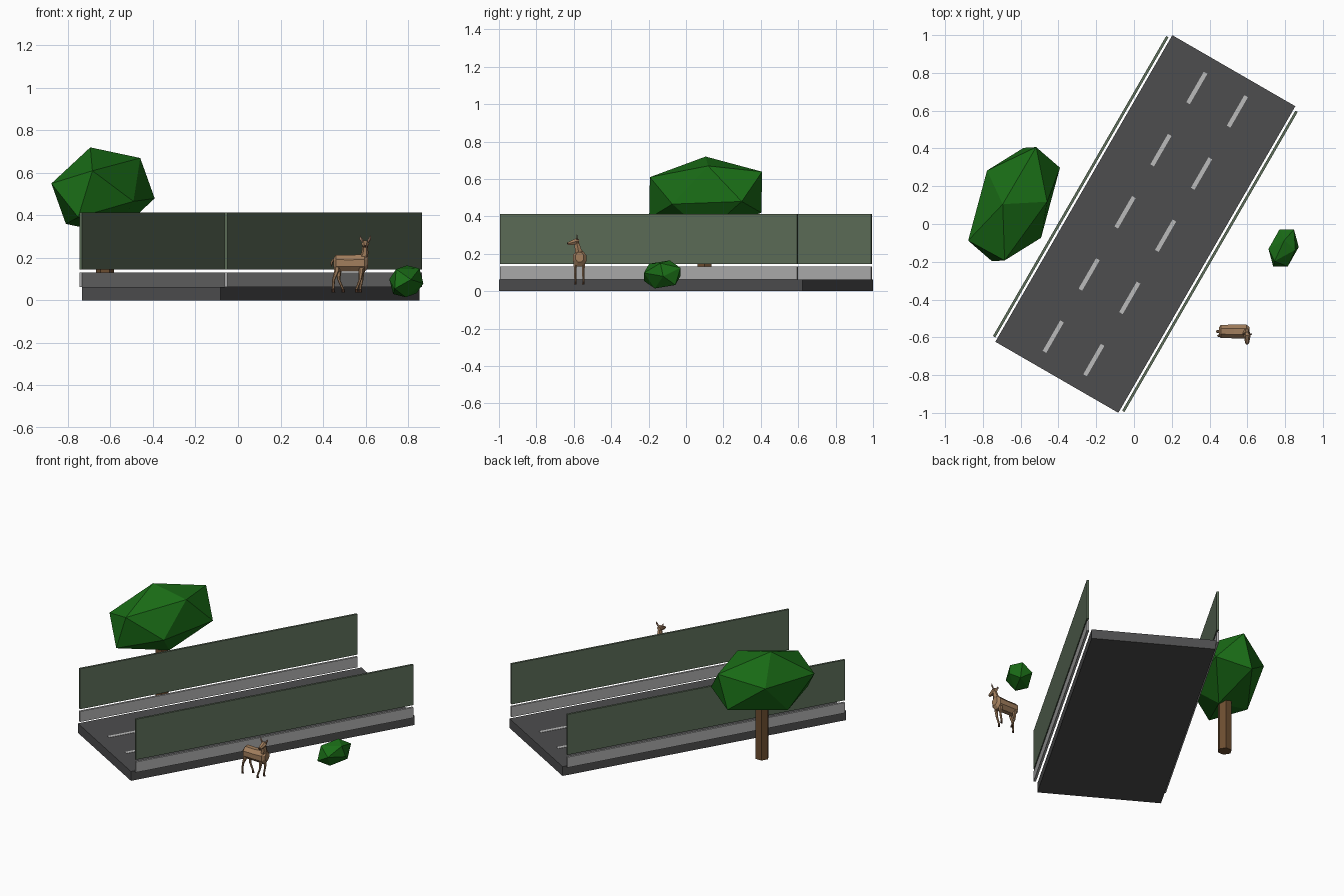
import bpy, bmesh, math
from mathutils import Matrix, Vector


def material(name, rgb):
    m = bpy.data.materials.new(name)
    m.diffuse_color = (*rgb, 1)
    return m


ASPHALT = material("asphalt", (0.075, 0.075, 0.077))
PAINT = material("lane_paint", (0.5, 0.5, 0.5))
METAL = material("rail_grey", (0.42, 0.42, 0.42))
PANEL = material("panel_green", (0.11, 0.155, 0.10))
LEAF = material("leaf", (0.01, 0.15, 0.008))
BARK = material("bark", (0.15, 0.075, 0.03))
FUR = material("fur", (0.36, 0.21, 0.11))
DARK = material("dark_fur", (0.09, 0.045, 0.025))
EAR = material("ear", (0.42, 0.25, 0.17))


def finish(name, bm, mat):
    bmesh.ops.recalc_face_normals(bm, faces=bm.faces)
    me = bpy.data.meshes.new(name)
    bm.to_mesh(me)
    bm.free()
    me.materials.append(mat)
    ob = bpy.data.objects.new(name, me)
    bpy.context.collection.objects.link(ob)
    return ob


# The road runs 60 degrees from x; boxes are given in road coordinates
ROAD = Matrix.Translation((0.06, 0, 0)) @ Matrix.Rotation(math.radians(60), 4, 'Z')


def road_box(name, lo, hi, mat):
    lo, hi = Vector(lo), Vector(hi)
    bm = bmesh.new()
    bmesh.ops.create_cube(bm, size=1)
    place = Matrix.Translation((lo + hi) / 2) @ Matrix.Diagonal((*(hi - lo), 1))
    bm.transform(ROAD @ place)
    return finish(name, bm, mat)


def blob(name, centre, axes, mat):
    """Faceted 20-sided crown: hull of six points and their opposites."""
    bm = bmesh.new()
    for a in axes:
        for s in (1, -1):
            bm.verts.new(Vector(centre) + s * Vector(a))
    bmesh.ops.convex_hull(bm, input=bm.verts[:])
    return finish(name, bm, mat)


def loft(name, rings, axis, n, mat, phase=0.0):
    """Rings (x, y, z, r1, r2) lying across the axis, joined and capped."""
    i, j = {'x': (1, 2), 'y': (0, 2), 'z': (0, 1)}[axis]
    bm = bmesh.new()
    loops = []
    for x, y, z, r1, r2 in rings:
        loop = []
        for k in range(n):
            t = phase + math.tau * k / n
            p = Vector((x, y, z))
            p[i] += r1 * math.cos(t)
            p[j] += r2 * math.sin(t)
            loop.append(bm.verts.new(p))
        loops.append(loop)
    for a, b in zip(loops, loops[1:]):
        for k in range(n):
            q = (k + 1) % n
            bm.faces.new((a[k], a[q], b[q], b[k]))
    bm.faces.new(loops[0])
    bm.faces.new(loops[-1])
    return finish(name, bm, mat)


# Road slab and lane dashes
road_box("road", (-0.937, -0.376, 0), (0.937, 0.376, 0.062), ASPHALT)
for row in (-0.124, 0.124):
    for k in range(-2, 3):
        u = 0.38 * k
        road_box("lane_dash", (u - 0.093, row - 0.011, 0.061),
                 (u + 0.093, row + 0.011, 0.064), PAINT)

# Side barriers: low rail, open slit, tall panel
for side in (-1, 1):
    y0, y1 = sorted((side * 0.388, side * 0.402))
    road_box("barrier_rail", (-0.917, y0, 0.062), (0.917, y1, 0.131), METAL)
    road_box("barrier_panel", (-0.917, y0, 0.146), (0.917, y1, 0.413), PANEL)

# Tree
loft("tree_trunk", [(-0.626, 0.1, 0, 0.043, 0.043), (-0.626, 0.1, 0.42, 0.043, 0.043)],
     'z', 6, BARK)
blob("tree_crown", (-0.635, 0.105, 0.515),
     [(-0.06, 0, 0.205), (0.175, 0.013, 0.155), (0.117, 0.302, 0.124),
      (-0.143, 0.178, 0.049), (-0.243, -0.193, 0.035), (-0.05, -0.298, 0.095)], LEAF)

# Bush
blob("bush", (0.792, -0.127, 0.09),
     [(0.003, 0.04, 0.075), (-0.048, -0.07, 0.057), (0.062, -0.01, 0.06),
      (0.08, 0.005, -0.01), (0.055, 0.098, 0.035), (-0.022, 0.098, -0.008)], LEAF)

# Deer body, neck and tail
CY = -0.569
loft("deer_body", [(0.449, CY, 0.178, 0.022, 0.022), (0.460, CY, 0.176, 0.038, 0.042),
                   (0.530, CY, 0.175, 0.039, 0.041), (0.596, CY, 0.176, 0.039, 0.046),
                   (0.612, CY, 0.182, 0.024, 0.028)], 'x', 8, FUR, math.pi / 8)
loft("deer_neck", [(0.588, CY, 0.190, 0.024, 0.028), (0.597, -0.577, 0.225, 0.016, 0.020),
                   (0.599, -0.585, 0.262, 0.013, 0.014)], 'z', 6, FUR)
loft("deer_tail", [(0.452, CY, 0.196, 0.008, 0.009), (0.440, CY, 0.178, 0.007, 0.008),
                   (0.439, CY, 0.160, 0.002, 0.002)], 'z', 5, FUR)

# Deer head turned to the front, with nose and ears
loft("deer_head", [(0.599, -0.573, 0.267, 0.014, 0.013), (0.599, -0.590, 0.266, 0.019, 0.018),
                   (0.599, -0.612, 0.259, 0.014, 0.014), (0.599, -0.632, 0.254, 0.010, 0.009)],
     'y', 6, FUR)
loft("deer_nose", [(0.599, -0.631, 0.256, 0.007, 0.006), (0.599, -0.637, 0.256, 0.005, 0.004)],
     'y', 6, DARK)
for s in (-1, 1):
    loft("deer_ear", [(0.599 + s * 0.012, -0.582, 0.274, 0.005, 0.004),
                      (0.599 + s * 0.020, -0.583, 0.288, 0.008, 0.004),
                      (0.599 + s * 0.025, -0.583, 0.305, 0.001, 0.001)], 'z', 5, EAR)

# Deer legs: hip, knee and foot x for each
legs = [("hind_leg", -0.592, 0.466, 0.458, 0.447), ("hind_leg", -0.549, 0.474, 0.482, 0.494),
        ("front_leg", -0.592, 0.580, 0.572, 0.557), ("front_leg", -0.549, 0.582, 0.580, 0.574)]
for name, y, hip, knee, foot in legs:
    bend = -0.008 if name == "hind_leg" else 0.003
    loft("deer_" + name, [(hip, y, 0.172, 0.017, 0.011), (hip, y, 0.140, 0.013, 0.010),
                          (knee + bend, y, 0.098, 0.007, 0.007), (foot, y, 0.052, 0.006, 0.006)],
         'z', 6, FUR)
    loft("deer_hoof", [(foot, y, 0.053, 0.006, 0.006), (foot + 0.002, y, 0.037, 0.009, 0.007)],
         'z', 6, DARK)
